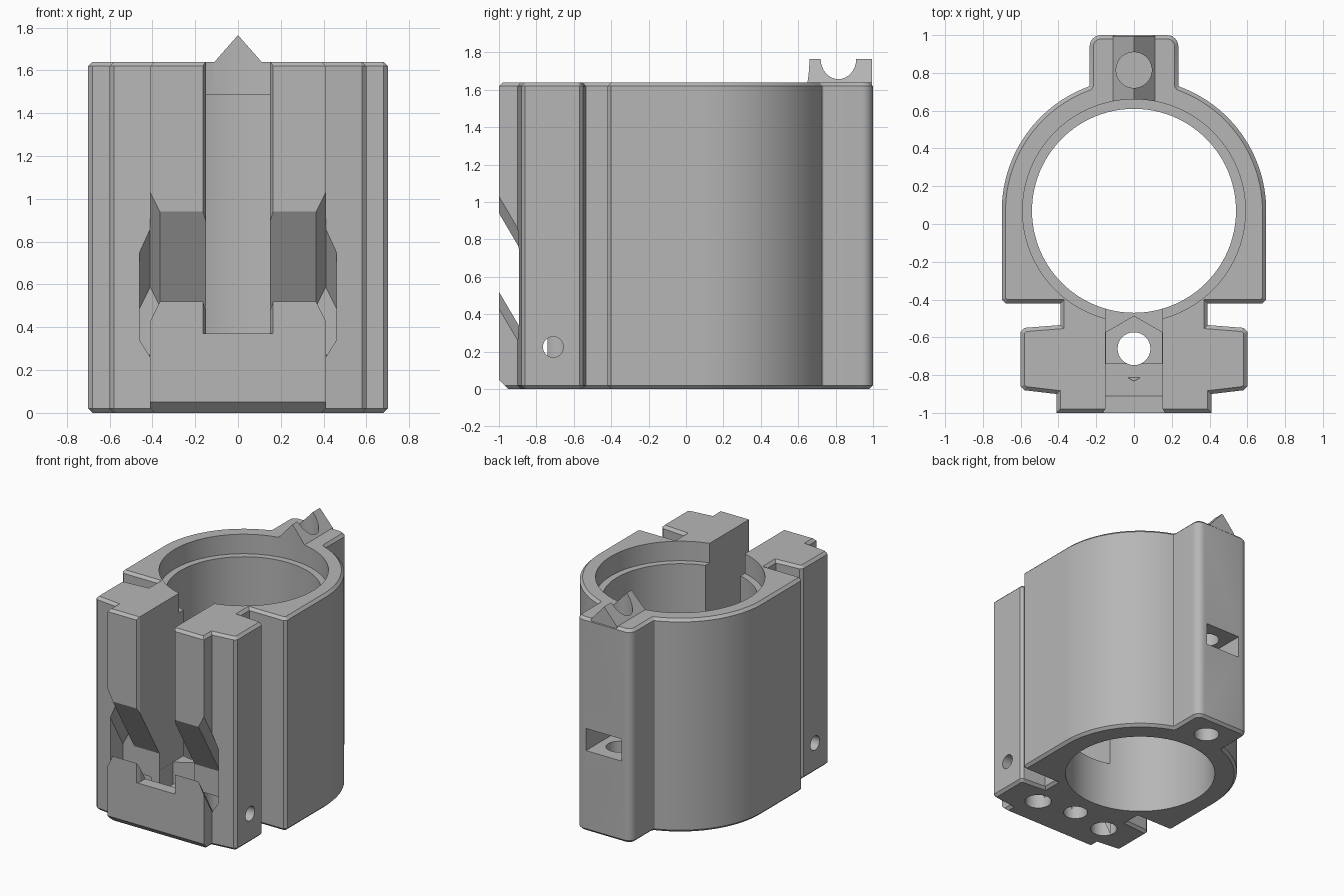
import bpy, bmesh, math

cube = bpy.data.objects.get("Cube")
if cube:
    bpy.data.objects.remove(cube, do_unlink=True)

grey = bpy.data.materials.new("plain grey")
grey.use_nodes = True
colour = (0.47, 0.47, 0.47, 1)
grey.diffuse_color = colour
grey.node_tree.nodes["Principled BSDF"].inputs["Base Color"].default_value = colour


def loft(name, low, high, chamfer=0):
    """Closed solid between two matching loops of 3D points."""
    bm = bmesh.new()
    a = [bm.verts.new(p) for p in low]
    b = [bm.verts.new(p) for p in high]
    caps = [bm.faces.new(a), bm.faces.new(b)]
    for i in range(len(a)):
        j = (i + 1) % len(a)
        bm.faces.new((a[i], a[j], b[j], b[i]))
    bmesh.ops.recalc_face_normals(bm, faces=bm.faces)
    if chamfer:
        rim = [e for f in caps for e in f.edges]
        bmesh.ops.bevel(bm, geom=rim, offset=chamfer, segments=1,
                        profile=0.5, affect='EDGES')
    mesh = bpy.data.meshes.new(name)
    bm.to_mesh(mesh)
    bm.free()
    mesh.materials.append(grey)
    obj = bpy.data.objects.new(name, mesh)
    bpy.context.collection.objects.link(obj)
    return obj


def upright(name, pts, z0, z1, chamfer=0):
    return loft(name, [(x, y, z0) for x, y in pts], [(x, y, z1) for x, y in pts], chamfer)


def along_y(name, pts, y0, y1, drop=0):
    return loft(name, [(x, y0, z) for x, z in pts],
                [(x, y1, z - drop) for x, z in pts])


def arc(cx, cy, r, start, end, n):
    return [(cx + r * math.cos(math.radians(start + (end - start) * i / n)),
             cy + r * math.sin(math.radians(start + (end - start) * i / n)))
            for i in range(n + 1)]


def circle(cx, cy, r, n=32):
    return arc(cx, cy, r, 0, 360 * (n - 1) / n, n - 1)


def mirror(pts):
    return pts + [(-x, y) for x, y in reversed(pts)]


def combine(target, tool, operation='DIFFERENCE'):
    mod = target.modifiers.new("combine", 'BOOLEAN')
    mod.operation = operation
    mod.solver = 'EXACT'
    mod.object = tool
    bpy.context.view_layer.objects.active = target
    bpy.ops.object.modifier_apply(modifier=mod.name)
    bpy.data.objects.remove(tool, do_unlink=True)


TOP, BORE_Y = 1.64, 0.07

# Plan outline: front block, side flanges, neck, ring, rear block
half = [(0.41, -1), (0.41, -0.9), (0.58, -0.88), (0.6, -0.86), (0.6, -0.57),
        (0.58, -0.55), (0.39, -0.535), (0.39, -0.42), (0.68, -0.42), (0.7, -0.4)]
half += arc(0, BORE_Y, 0.7, 0, 70, 28)
half += [(0.235, 0.735)]
half += arc(0.175, 0.94, 0.06, 0, 90, 6)
body = upright("clamp_body", mirror(half), 0, TOP, 0.02)

# Pointed ridge on the rear block
ridge = mirror([(0.11, 1.5), (0.11, TOP)]) 
ridge.insert(2, (0, 1.765))
combine(body, along_y("ridge", ridge, 0.65, 0.995), 'UNION')

# Bore and counterbore
combine(body, upright("bore", circle(0, BORE_Y, 0.54, 96), -0.1, 2))
combine(body, upright("counterbore", circle(0, BORE_Y, 0.59, 96), 1.49, 2))

# Front slot with chamfered mouth
slot = mirror([(0.175, -1.02), (0.15, -0.975), (0.15, -0.2)])
combine(body, upright("front_slot", slot, 0.37, 2))

# Hexagonal nut pocket with a sloping front lip
hexagon = arc(0, -0.66, 0.172, 30, 330, 5)
lip = [(x, y - 0.055 if y < -0.66 else y) for x, y in hexagon]
combine(body, upright("nut_pocket", hexagon, 0.2, 0.45))
combine(body, loft("pocket_lip", [(x, y, 0.31) for x, y in hexagon],
                   [(x, y, 0.375) for x, y in lip]))

# Strap channel sloping down into the front
half_channel = [(0.365, 0.52), (0.41, 0.43), (0.46, 0.52),
                (0.46, 0.93), (0.41, 1.03), (0.365, 0.94)]
channel = [(x, z + 0.085) for x, z in mirror(half_channel)]
combine(body, along_y("strap_channel", channel, -1.05, -0.74, 0.31 * 1.7))

# Chamfer under the front edge
wedge = [(-1.05, -0.05), (-0.95, -0.05), (-0.95, 0), (-1.0, 0.05), (-1.05, 0.1)]
combine(body, loft("front_chamfer", [(-0.5, y, z) for y, z in wedge],
                   [(0.5, y, z) for y, z in wedge]))

# Screw holes from below, and cross holes in the flanges
combine(body, upright("centre_hole", circle(0, -0.66, 0.087), -0.1, 0.3))
for side in (-1, 1):
    combine(body, upright("base_hole", circle(side * 0.31, -0.71, 0.095), -0.1, 0.3))
    ring = circle(-0.71, 0.225, 0.055, 24)
    combine(body, loft("cross_hole", [(side * 0.33, y, z) for y, z in ring],
                       [(side * 0.7, y, z) for y, z in ring]))

# Rear block: window, hole from below, blind hole through the ridge
window = mirror([(0.15, 0.62), (0.15, 0.79)])
combine(body, along_y("rear_window", window, 0.69, 1.1))
combine(body, upright("rear_hole", circle(0, 0.815, 0.09), -0.1, 0.95))
combine(body, upright("ridge_hole", circle(0, 0.815, 0.095), 1.05, 2))

# Smooth the curved walls, keep edges crisp
bpy.ops.object.select_all(action='DESELECT')
body.select_set(True)
bpy.context.view_layer.objects.active = body
bpy.ops.object.shade_smooth_by_angle(angle=math.radians(25))
